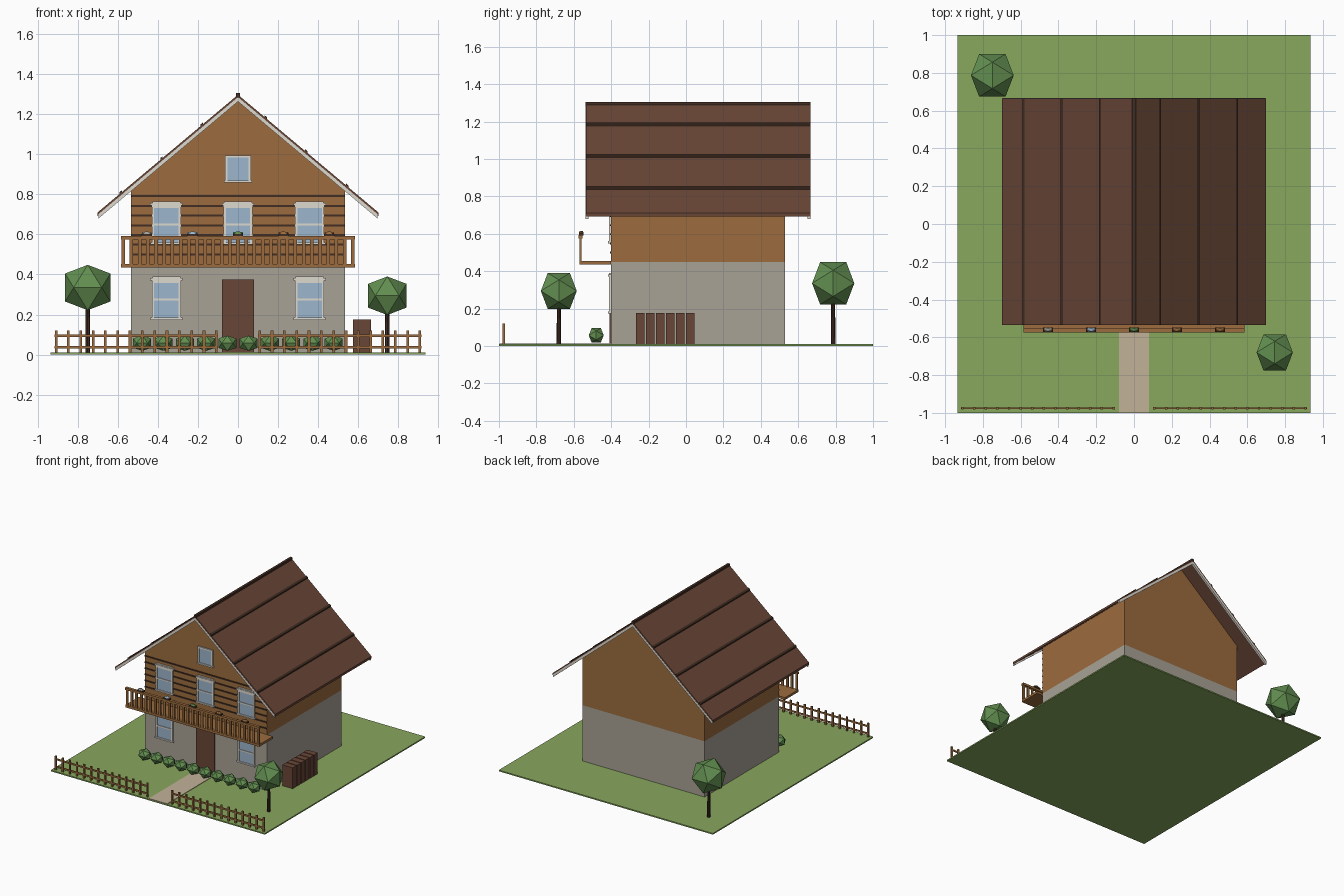
import bpy, bmesh
from mathutils import Vector

if "Cube" in bpy.data.objects:
    bpy.data.objects.remove(bpy.data.objects["Cube"])


def mat(name, r, g, b):
    m = bpy.data.materials.new(name)
    lin = [c / 12.92 if c <= 0.04045 else ((c + 0.055) / 1.055) ** 2.4 for c in (r / 255, g / 255, b / 255)]
    m.diffuse_color = (*lin, 1)
    m.use_nodes = True
    m.node_tree.nodes["Principled BSDF"].inputs["Base Color"].default_value = m.diffuse_color
    return m


STONE = mat("stone", 168, 162, 150)
WOOD = mat("timber", 156, 108, 62)
ROOF = mat("roof_brown", 105, 70, 55)
DARK = mat("dark_brown", 66, 45, 34)
GRASS = mat("grass", 136, 168, 94)
PATH = mat("path", 194, 178, 152)
GLASS = mat("glass", 156, 182, 204)
TRIM = mat("white_trim", 222, 218, 208)
LEAF = mat("foliage", 98, 142, 80)


def finish(name, bm, material):
    bmesh.ops.recalc_face_normals(bm, faces=bm.faces)
    me = bpy.data.meshes.new(name)
    bm.to_mesh(me)
    bm.free()
    me.materials.append(material)
    ob = bpy.data.objects.new(name, me)
    bpy.context.collection.objects.link(ob)
    return ob


def boxes(name, material, items):
    """One object from several boxes, each (x0, x1, y0, y1, z0, z1)."""
    bm = bmesh.new()
    for x0, x1, y0, y1, z0, z1 in items:
        for v in bmesh.ops.create_cube(bm, size=1)["verts"]:
            v.co = Vector(((x0 + x1) / 2 + v.co.x * (x1 - x0),
                           (y0 + y1) / 2 + v.co.y * (y1 - y0),
                           (z0 + z1) / 2 + v.co.z * (z1 - z0)))
    return finish(name, bm, material)


def prism(name, material, profile, y0, y1):
    """Extrude an x-z outline along y."""
    bm = bmesh.new()
    face = bm.faces.new([bm.verts.new((x, y0, z)) for x, z in profile])
    ext = bmesh.ops.extrude_face_region(bm, geom=[face])["geom"]
    for v in ext:
        if isinstance(v, bmesh.types.BMVert):
            v.co.y = y1
    return finish(name, bm, material)


def ico(name, material, centre, half):
    """20-sided ball whose extents are +-half on each axis."""
    bm = bmesh.new()
    k = 0.618
    for a in (-1, 1):
        for b in (-1, 1):
            for p in ((a * k, b, 0), (0, a * k, b), (b, 0, a * k)):
                bm.verts.new([c + h * q for c, h, q in zip(centre, half, p)])
    bmesh.ops.convex_hull(bm, input=bm.verts)
    return finish(name, bm, material)


# Garden plot and path
boxes("lawn", GRASS, [(-0.935, 0.935, -1, 1, 0, 0.01)])
boxes("garden_path", PATH, [(-0.08, 0.08, -0.998, -0.4, 0.005, 0.014)])

# House body
F, B, W = -0.4, 0.53, 0.533
boxes("stone_ground_floor", STONE, [(-W, W, F, B, 0.005, 0.45)])
prism("timber_upper_floor", WOOD,
      [(-W, 0.45), (W, 0.45), (W, 0.833), (0, 1.28), (-W, 0.833)], F, B)
boxes("log_joints", DARK, [(-W, W, F - 0.005, F + 0.002, z - 0.005, z + 0.005)
                           for z in [0.5 + 0.0485 * i for i in range(7)]])
boxes("front_door", ROOF, [(-0.08, 0.08, F - 0.009, F, 0.01, 0.375)])

# Roof: two sloping slabs, white bargeboards, seams and ridge cap
SLOPE, TOP, EAVE, Y0, Y1 = 0.838, 1.297, 0.70, -0.535, 0.665


def strip(name, material, s, x0, x1, up, down, y0, y1):
    zt = lambda x: TOP - SLOPE * x
    prism(name, material, [(s * x0, zt(x0) + up), (s * x1, zt(x1) + up),
                           (s * x1, zt(x1) - down), (s * x0, zt(x0) - down)], y0, y1)


for s, side, seams in ((-1, "left", (0.18, 0.382, 0.585)), (1, "right", (0.138, 0.34, 0.545))):
    strip("roof_" + side, ROOF, s, 0, EAVE, 0, 0.018, Y0, Y1)
    strip("front_bargeboard_" + side, TRIM, s, 0, EAVE - 0.004, -0.012, 0.034, Y0 - 0.001, Y0 + 0.015)
    strip("back_bargeboard_" + side, TRIM, s, 0, EAVE - 0.004, -0.012, 0.034, Y1 - 0.015, Y1 + 0.001)
    for x in seams:
        strip("roof_seam_" + side, DARK, s, x - 0.006, x + 0.006, 0.009, 0.005, Y0, Y1)
boxes("ridge_cap", DARK, [(-0.01, 0.01, Y0 - 0.001, Y1 + 0.001, 1.28, 1.305)])


# Windows
def window(name, cx, z0, z1, hw, header):
    boxes(name + "_glass", GLASS, [(cx - hw, cx + hw, F - 0.007, F, z0, z1)])
    t, y = 0.012, F - 0.012
    parts = [(cx - hw - 0.004, cx - hw + t - 0.004, y, F, z0, z1),
             (cx + hw - t + 0.004, cx + hw + 0.004, y, F, z0, z1),
             (cx - hw, cx + hw, y, F, z1 - t, z1),
             (cx - hw - 0.01, cx + hw + 0.01, y - 0.004, F, z0 - 0.004, z0 + 0.007)]
    if header:
        zm = (z0 + z1) / 2
        parts += [(cx - hw, cx + hw, y, F, zm - 0.005, zm + 0.005),
                  (cx - hw - 0.012, cx + hw + 0.012, y - 0.004, F, z1, z1 + 0.012),
                  (cx - hw, cx + hw, y, F, z1 + 0.012, z1 + 0.02)]
    boxes(name + "_frame", TRIM, parts)


for x in (-0.357, 0.357):
    window("lower_window", x, 0.178, 0.37, 0.069, True)
for x in (-0.357, 0, 0.357):
    window("upper_window", x, 0.553, 0.745, 0.069, True)
window("attic_window", 0, 0.863, 0.995, 0.06, False)

# Balcony with balusters and flower pots on the rail
boxes("balcony_floor", WOOD, [(-0.585, 0.585, -0.57, F, 0.435, 0.453)])
boxes("balcony_rail", WOOD, [(-0.585, 0.585, -0.575, -0.553, 0.575, 0.592)])
n = 29
boxes("balcony_balusters", WOOD, [(x - 0.009, x + 0.009, -0.569, -0.558, 0.45, 0.58)
                                  for x in [-0.573 + 1.146 * i / (n - 1) for i in range(n)]])
for x, m in zip((-0.455, -0.227, 0, 0.227, 0.455), (STONE, GLASS, LEAF, WOOD, WOOD)):
    boxes("flower_box", DARK, [(x - 0.026, x + 0.026, -0.573, -0.547, 0.59, 0.602)])
    ico("flowers", m, (x, -0.56, 0.603), (0.024, 0.013, 0.012))

# Picket fence, one run each side of the path
for s, side in ((-1, "left"), (1, "right")):
    posts = [(s * (0.108 + 0.8 * i / 13) - 0.0065, s * (0.108 + 0.8 * i / 13) + 0.0065,
              -0.981, -0.969, 0.005, 0.12) for i in range(14)]
    a, b = sorted((s * 0.1, s * 0.915))
    rails = [(a, b, -0.979, -0.971, z - 0.006, z + 0.006) for z in (0.036, 0.094)]
    boxes("fence_" + side, WOOD, posts + rails)

# Wood stack against the right wall
boxes("wood_stack", ROOF, [(0.575, 0.665, y, y + 0.046, 0.005, 0.175)
                           for y in [-0.267 + 0.0532 * i for i in range(6)]])

# Hedge of small bushes
for i in range(10):
    ico("bush", LEAF, (-0.478 + 0.1062 * i, -0.48, 0.057), (0.045, 0.04, 0.038))

# Trees
for x, y, r, z in ((-0.75, 0.787, 0.113, 0.335), (0.745, -0.68, 0.096, 0.294)):
    bm = bmesh.new()
    bmesh.ops.create_cone(bm, cap_ends=True, segments=8, radius1=0.012, radius2=0.01, depth=z - 0.05)
    bmesh.ops.translate(bm, verts=bm.verts, vec=(x, y, 0.005 + (z - 0.05) / 2))
    finish("tree_trunk", bm, DARK)
    ico("tree_crown", LEAF, (x, y, z), (r, r, r))
